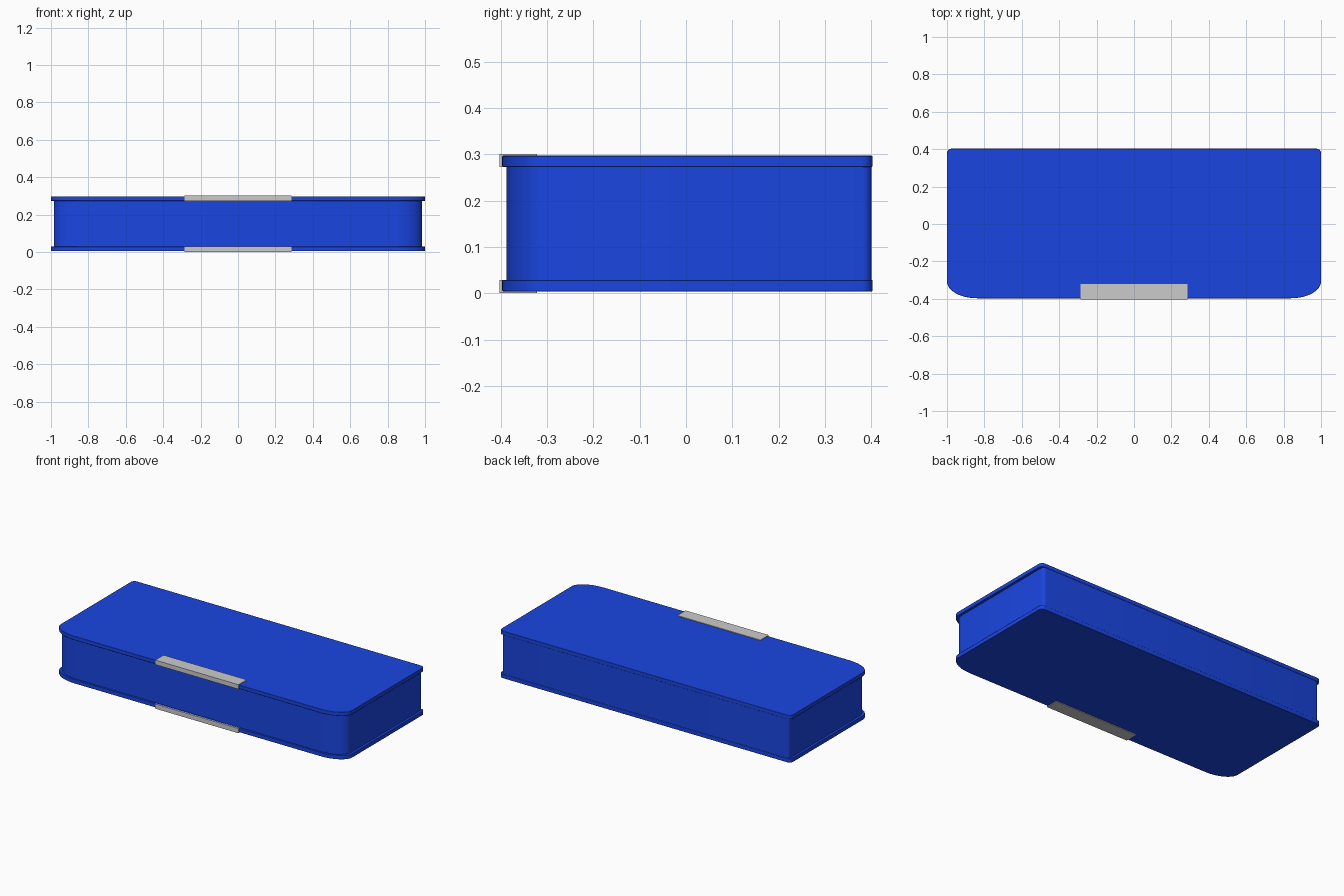
import bpy, bmesh, math

if "Cube" in bpy.data.objects:
    bpy.data.objects.remove(bpy.data.objects["Cube"])

blue = bpy.data.materials.new("blue")
blue.diffuse_color = (0.01, 0.06, 0.75, 1)
blue.use_nodes = True
blue.node_tree.nodes["Principled BSDF"].inputs["Base Color"].default_value = blue.diffuse_color


def outline(hx, y0, y1, rx, ry, rb, n=12):
    """Right half: elliptical front corner, small round back corner; then mirrored."""
    half = []
    for i in range(n + 1):
        a = -math.pi / 2 + i / n * math.pi / 2
        half.append((hx - rx + rx * math.cos(a), y0 + ry + ry * math.sin(a)))
    for i in range(6):
        a = i / 5 * math.pi / 2
        half.append((hx - rb + rb * math.cos(a), y1 - rb + rb * math.sin(a)))
    return half + [(-x, y) for x, y in reversed(half)]


def slab(name, pts, z0, z1, mat=None, bevel=0):
    bm = bmesh.new()
    face = bm.faces.new([bm.verts.new((x, y, z0)) for x, y in pts])
    top = bmesh.ops.extrude_face_region(bm, geom=[face])
    for v in top["geom"]:
        if isinstance(v, bmesh.types.BMVert):
            v.co.z = z1
    bmesh.ops.recalc_face_normals(bm, faces=bm.faces)
    me = bpy.data.meshes.new(name)
    bm.to_mesh(me)
    bm.free()
    ob = bpy.data.objects.new(name, me)
    bpy.context.collection.objects.link(ob)
    if mat:
        me.materials.append(mat)
    if bevel:
        b = ob.modifiers.new("bevel", 'BEVEL')
        b.width, b.segments = bevel, 2
        b.angle_limit = math.radians(50)
    bpy.ops.object.select_all(action='DESELECT')
    ob.select_set(True)
    bpy.context.view_layer.objects.active = ob
    bpy.ops.object.shade_smooth_by_angle(angle=math.radians(35))
    return ob


# Case body, inset at front and sides and nearly flush at the back
slab("case_body", outline(0.985, -0.388, 0.401, 0.15, 0.09, 0.02), 0.028, 0.274, blue)

# Bottom and top plates with matching grey clips
clip = [(-0.285, -0.403), (0.285, -0.403), (0.285, -0.322), (-0.285, -0.322)]
plate = outline(1.0, -0.397, 0.403, 0.16, 0.09, 0.025)
for side, p0, p1, c0, c1 in (("bottom", 0.004, 0.029, 0.0, 0.029),
                             ("top", 0.273, 0.297, 0.273, 0.301)):
    slab(side + "_plate", plate, p0, p1, blue, 0.002)
    slab(side + "_clip", clip, c0, c1)
